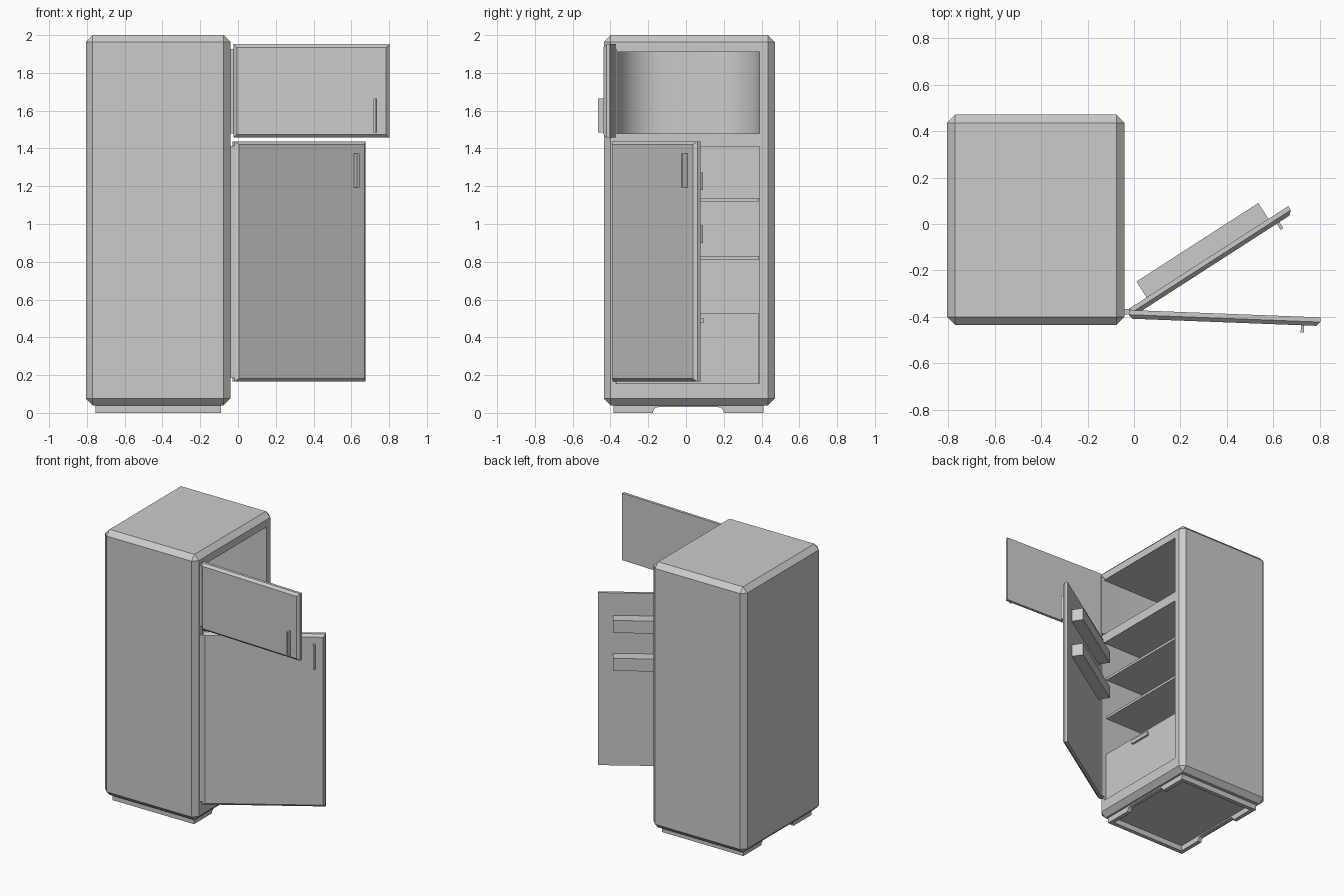
import bpy, bmesh, math
from mathutils import Matrix

if "Cube" in bpy.data.objects:
    bpy.data.objects.remove(bpy.data.objects["Cube"])


def make(name, bm, matrix=None):
    bmesh.ops.recalc_face_normals(bm, faces=bm.faces)
    me = bpy.data.meshes.new(name)
    bm.to_mesh(me)
    bm.free()
    ob = bpy.data.objects.new(name, me)
    bpy.context.collection.objects.link(ob)
    if matrix is not None:
        ob.matrix_world = matrix
    return ob


def box(name, x, y, z, bevel=0, pick=None, matrix=None, segments=1):
    """Box from (min, max) ranges; bevels the edges accepted by pick."""
    bm = bmesh.new()
    bmesh.ops.create_cube(bm, size=1)
    for v in bm.verts:
        for i, (a, b) in enumerate((x, y, z)):
            v.co[i] = b if v.co[i] > 0 else a
    if bevel:
        edges = [e for e in bm.edges if pick is None or pick(e)]
        bmesh.ops.bevel(bm, geom=edges, offset=bevel, segments=segments,
                        profile=0.5, affect='EDGES')
    return make(name, bm, matrix)


def cut(target, cutter):
    m = target.modifiers.new("cut", 'BOOLEAN')
    m.operation, m.solver, m.object = 'DIFFERENCE', 'EXACT', cutter
    bpy.context.view_layer.objects.active = target
    bpy.ops.object.modifier_apply(modifier=m.name)
    bpy.data.objects.remove(cutter)


def smooth(ob):
    bpy.ops.object.select_all(action='DESELECT')
    ob.select_set(True)
    bpy.context.view_layer.objects.active = ob
    bpy.ops.object.shade_smooth_by_angle(angle=math.radians(25))


# Cabinet with a freezer and a fridge compartment opening towards +x
cabinet = box("cabinet", (-0.805, -0.04), (-0.435, 0.47), (0.04, 2.0), 0.036)
BACK = -0.73
cut(cabinet, box("fridge_cutter", (BACK, 0.1), (-0.37, 0.39), (0.155, 1.41)))
cut(cabinet, box("freezer_cutter", (BACK, 0.1), (-0.37, 0.39), (1.48, 1.91), 0.25,
                 lambda e: all(v.co.x < -0.5 for v in e.verts)
                 and abs(e.verts[0].co.z - e.verts[1].co.z) > 0.1, segments=10))
smooth(cabinet)

# Hollow plinth with an arched notch through both long sides
plinth = box("plinth", (-0.755, -0.09), (-0.385, 0.41), (0, 0.042))
cut(plinth, box("hollow_cutter", (-0.725, -0.12), (-0.355, 0.38), (-0.1, 0.1)))
cut(plinth, box("notch_cutter", (-1, 0.2), (-0.175, 0.2), (-0.03, 0.03), 0.028,
                lambda e: all(v.co.z > 0 for v in e.verts)
                and abs(e.verts[0].co.x - e.verts[1].co.x) > 0.5, segments=5))

# Shelves and drawer
for i, z in enumerate((0.812, 1.12)):
    box(f"shelf_{i + 1}", (BACK, -0.06), (-0.368, 0.387), (z, z + 0.018))
box("drawer", (BACK + 0.01, -0.055), (-0.368, 0.387), (0.156, 0.525))
box("drawer_handle", (-0.055, -0.04), (-0.075, 0.092), (0.475, 0.502))


# Doors, modelled along local x with the outer face at -y, then swung open
def door(name, z, angle, pivot, handle_z):
    m = Matrix.Translation((*pivot, 0)) @ Matrix.Rotation(math.radians(angle), 4, 'Z')
    box(name + "_door", (0, 0.825), (-0.037, 0), z, 0.017,
        lambda e: all(v.co.y < -0.03 for v in e.verts), m)
    box(name + "_handle", (0.742, 0.756), (-0.068, -0.03), handle_z, matrix=m)
    box(name + "_hinge", (-0.042, -0.012), (-0.39, -0.366), (z[0] + 0.02, z[1] - 0.025))
    return m


door("freezer", (1.458, 1.952), -2.2, (-0.022, -0.37), (1.485, 1.665))
swing = door("fridge", (0.165, 1.438), 32.8, (-0.03, -0.37), (1.192, 1.372))

# Storage bins on the inside of the fridge door
for i, z in enumerate((0.9, 1.18)):
    box(f"door_bin_{i + 1}", (0.1, 0.724), (-0.002, 0.081), (z, z + 0.092), matrix=swing)
